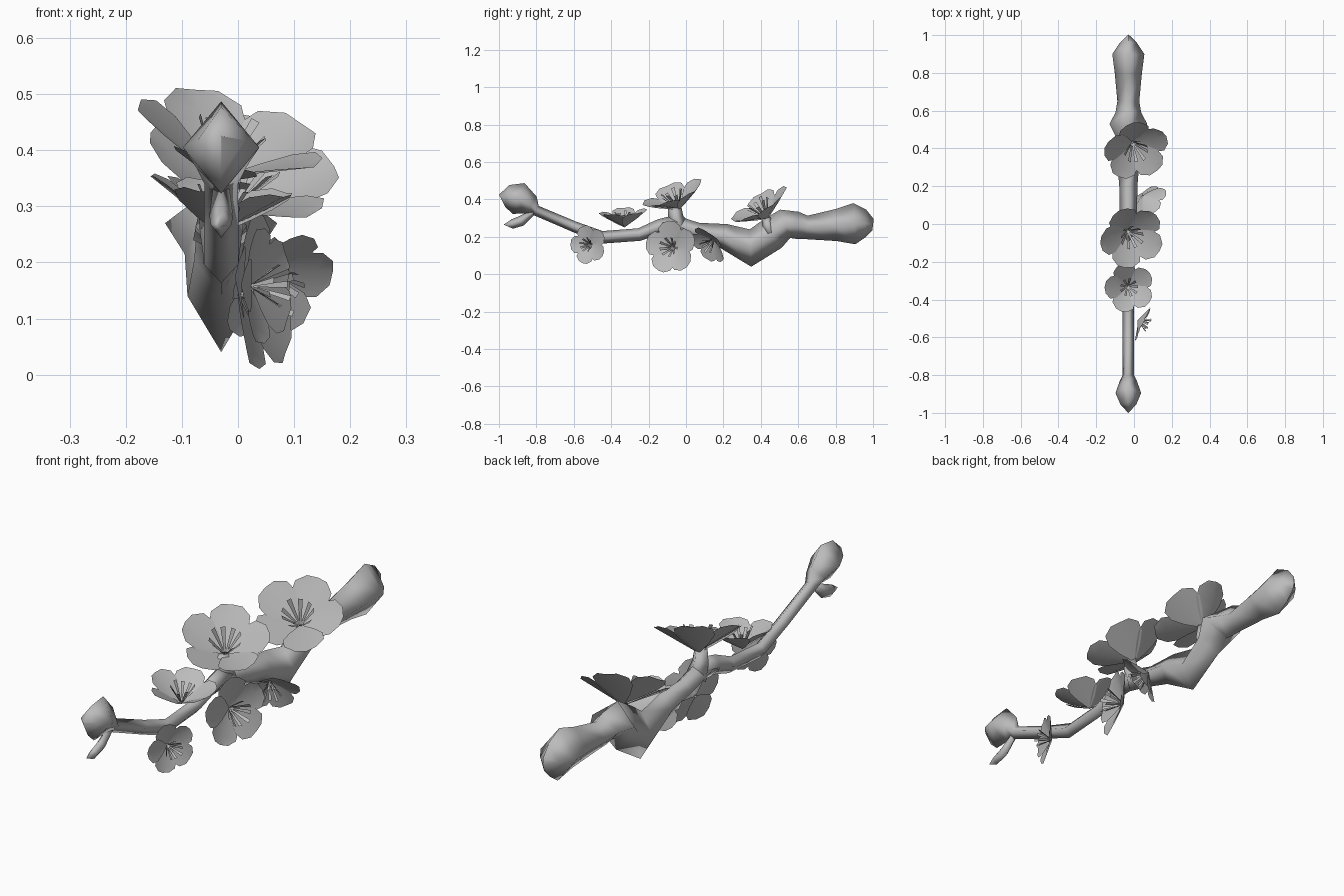
import bpy, bmesh, math
from mathutils import Vector

cube = bpy.data.objects.get("Cube")
if cube:
    bpy.data.objects.remove(cube)

grey = bpy.data.materials.new("soft grey")
grey.use_nodes = True
grey.diffuse_color = (0.5, 0.5, 0.5, 1)
grey.node_tree.nodes["Principled BSDF"].inputs["Base Color"].default_value = (0.5, 0.5, 0.5, 1)


def finish(name, bm, closed=True):
    if closed:
        bmesh.ops.recalc_face_normals(bm, faces=bm.faces)
    for f in bm.faces:
        f.smooth = True
    me = bpy.data.meshes.new(name)
    bm.to_mesh(me)
    bm.free()
    me.materials.append(grey)
    ob = bpy.data.objects.new(name, me)
    bpy.context.collection.objects.link(ob)
    return ob


def loft(name, x, path):
    """Four-sided limb, ridge up, in the plane at x; rows are y, z, half width, half height."""
    bm = bmesh.new()
    pts = [Vector((x, y, z)) for y, z, _, _ in path]
    rings = []
    for i, p in enumerate(pts):
        t = (pts[min(i + 1, len(pts) - 1)] - pts[max(i - 1, 0)]).normalized()
        side = Vector((1, 0, 0))
        up = side.cross(t)
        w, h = path[i][2:]
        rings.append([bm.verts.new(p + d) for d in (up * h, side * w, -up * h, -side * w)])
    for a, b in zip(rings, rings[1:]):
        for k in range(4):
            j = (k + 1) % 4
            bm.faces.new((a[k], a[j], b[j], b[k]))
    bm.faces.new(rings[0])
    bm.faces.new(rings[-1])
    bmesh.ops.remove_doubles(bm, verts=bm.verts, dist=0.002)
    return finish(name, bm)


def blossom(name, centre, normal, r, cup, roll=0.0):
    """Five broad overlapping cupped petals and a fan of flat stamens around the normal."""
    n = Vector(normal).normalized()
    u = (Vector((0, 0, 1)) if abs(n.z) < 0.7 else Vector((0, 1, 0)))
    u = (u - n * u.dot(n)).normalized()
    v = n.cross(u)
    c = Vector(centre)
    bm = bmesh.new()
    rows = ((0.03, 0.04), (0.27, 0.27), (0.52, 0.44), (0.76, 0.44), (0.95, 0.24))
    for k in range(5):
        a = roll + math.tau * k / 5
        out = u * math.cos(a) + v * math.sin(a)
        across = n.cross(out)
        grid = []
        for t, w in rows:
            mid = t + 0.05 * (t > 0.9)
            cols = []
            for s in (-1, 0, 1):
                d = t if s else mid
                lift = cup * d + 0.1 * abs(s) * w / 0.44 + 0.04 * (k % 2)
                cols.append(bm.verts.new(c + r * (out * d + across * s * w + n * lift)))
            grid.append(cols)
        for p, q in zip(grid, grid[1:]):
            for i in range(2):
                bm.faces.new((p[i], q[i], q[i + 1], p[i + 1]))
    finish(name + "_petals", bm, False)
    # stamens
    bm = bmesh.new()
    for k in range(9):
        a = roll + 0.3 + math.tau * k / 9
        out = u * math.cos(a) + v * math.sin(a)
        across = n.cross(out)
        tip = c + r * (out * 0.36 + n * (0.55 + 0.08 * (k % 2)))
        ring = [c + across * r * 0.015, tip + across * r * 0.055,
                tip - across * r * 0.055, c - across * r * 0.015]
        bm.faces.new([bm.verts.new(p) for p in ring])
    finish(name + "_stamens", bm, False)


X = -0.03
# thick old wood with its cut end, knot and elbow
loft("main_branch", X, [
    (1.0, 0.265, 0.004, 0.03), (0.96, 0.27, 0.045, 0.075), (0.9, 0.27, 0.085, 0.11),
    (0.8, 0.262, 0.072, 0.085), (0.65, 0.25, 0.058, 0.063), (0.59, 0.262, 0.068, 0.073),
    (0.53, 0.27, 0.1, 0.08), (0.46, 0.215, 0.065, 0.09), (0.345, 0.14, 0.06, 0.1),
    (0.2, 0.205, 0.048, 0.066), (0.06, 0.23, 0.046, 0.046),
    (-0.06, 0.265, 0.046, 0.05), (-0.13, 0.25, 0.036, 0.04)])
# young shoot ending in a closed bud
loft("twig", X, [
    (-0.04, 0.28, 0.04, 0.04), (-0.14, 0.255, 0.038, 0.04), (-0.25, 0.212, 0.032, 0.034),
    (-0.45, 0.197, 0.031, 0.034), (-0.6, 0.255, 0.031, 0.029), (-0.8, 0.34, 0.03, 0.028),
    (-0.83, 0.37, 0.045, 0.055), (-0.895, 0.405, 0.068, 0.088), (-0.955, 0.418, 0.042, 0.06),
    (-1.0, 0.425, 0.001, 0.001)])
loft("small_bud", X, [
    (-0.82, 0.33, 0.015, 0.015), (-0.88, 0.285, 0.021, 0.028), (-0.93, 0.268, 0.019, 0.025),
    (-0.975, 0.265, 0.001, 0.001)])
# short spurs under the upright blossoms
loft("middle_spur", X, [(-0.02, 0.24, 0.05, 0.05), (-0.055, 0.3, 0.038, 0.042),
                        (-0.06, 0.355, 0.03, 0.036)])
loft("rear_spur", X + 0.02, [(0.45, 0.22, 0.05, 0.04), (0.43, 0.3, 0.022, 0.022)])

# blossoms on top, then those on the left side
blossom("rear_blossom", (-0.01, 0.435, 0.295), (0.22, -0.5, 0.8), 0.178, 0.5, 0.2)
blossom("middle_blossom", (-0.035, -0.035, 0.345), (0.24, -0.36, 0.88), 0.175, 0.55, 0.5)
blossom("front_blossom", (-0.035, -0.33, 0.25), (0.12, -0.08, 0.95), 0.133, 0.62, 0.3)
blossom("low_front_blossom", (0.02, -0.508, 0.158), (0.88, -0.42, 0.0), 0.105, 0.28, 0.3)
blossom("low_middle_blossom", (0.0, -0.065, 0.142), (0.92, -0.35, 0.05), 0.143, 0.3, 0.1)
blossom("low_rear_blossom", (0.045, 0.15, 0.185), (0.5, -0.6, -0.55), 0.115, 0.45, 0.0)
